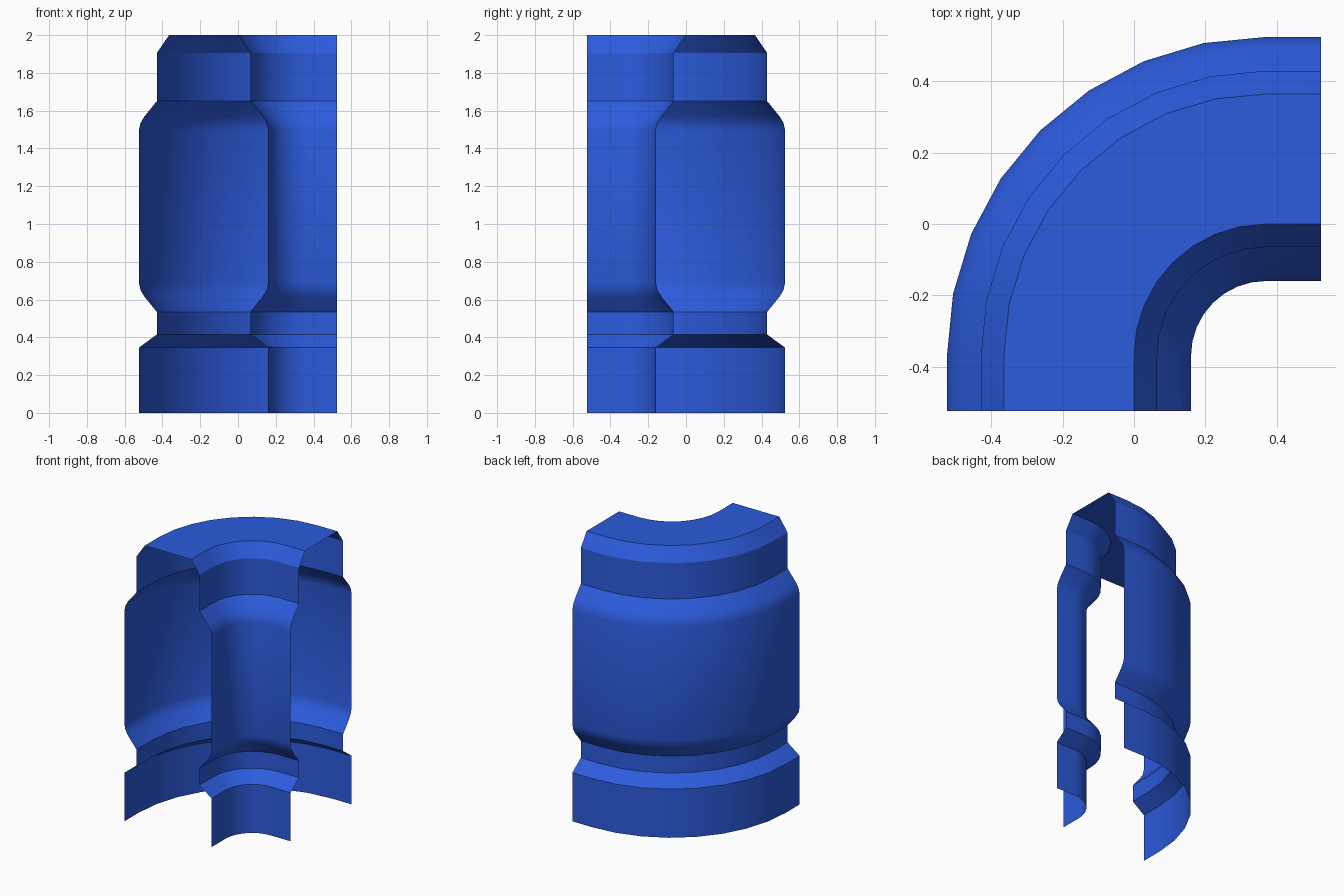
import bpy, bmesh
from math import cos, sin, pi, radians

if "Cube" in bpy.data.objects:
    bpy.data.objects.remove(bpy.data.objects["Cube"])

HALF = 0.525          # half footprint
C = 0.37              # bend centre is at (C, -C)
R_OUT, R_IN = 0.895, 0.21
STEPS = 8

# Wall profile: (inset from the widest surface, height)
PROFILE = [(0, 0), (0, 0.345), (0.095, 0.415), (0.095, 0.535),
           (0.03, 0.615), (0.009, 0.65), (0, 0.69),
           (0, 1.495), (0.009, 1.535), (0.03, 1.57),
           (0.095, 1.65), (0.095, 1.905), (0.16, 2.0)]


def bend(r):
    """Plan path of the quarter bend with short straight ends."""
    pts = [(C - r, -HALF)]
    for i in range(STEPS + 1):
        a = pi / 2 * i / STEPS
        pts.append((C - r * cos(a), -C + r * sin(a)))
    return pts + [(HALF, -C + r)]


# Section runs up the outer wall, across the top and down the inner wall
section = [(R_OUT - d, z) for d, z in PROFILE]
section += [(R_IN + d, z) for d, z in reversed(PROFILE)]

bm = bmesh.new()
rows = [[bm.verts.new((x, y, z)) for x, y in bend(r)] for r, z in section]
for a, b in zip(rows, rows[1:]):
    for i in range(len(a) - 1):
        bm.faces.new((a[i], b[i], b[i + 1], a[i + 1]))

mesh = bpy.data.meshes.new("curved_wall_corner")
bm.to_mesh(mesh)
bm.free()
wall = bpy.data.objects.new("curved_wall_corner", mesh)
bpy.context.collection.objects.link(wall)

# Blue finish
blue = bpy.data.materials.new("blue")
blue.diffuse_color = (0.025, 0.105, 0.72, 1)
blue.use_nodes = True
blue.node_tree.nodes["Principled BSDF"].inputs["Base Color"].default_value = blue.diffuse_color
mesh.materials.append(blue)

# Smooth curves, crisp ledges
bpy.context.view_layer.objects.active = wall
wall.select_set(True)
bpy.ops.object.shade_smooth_by_angle(angle=radians(30))
